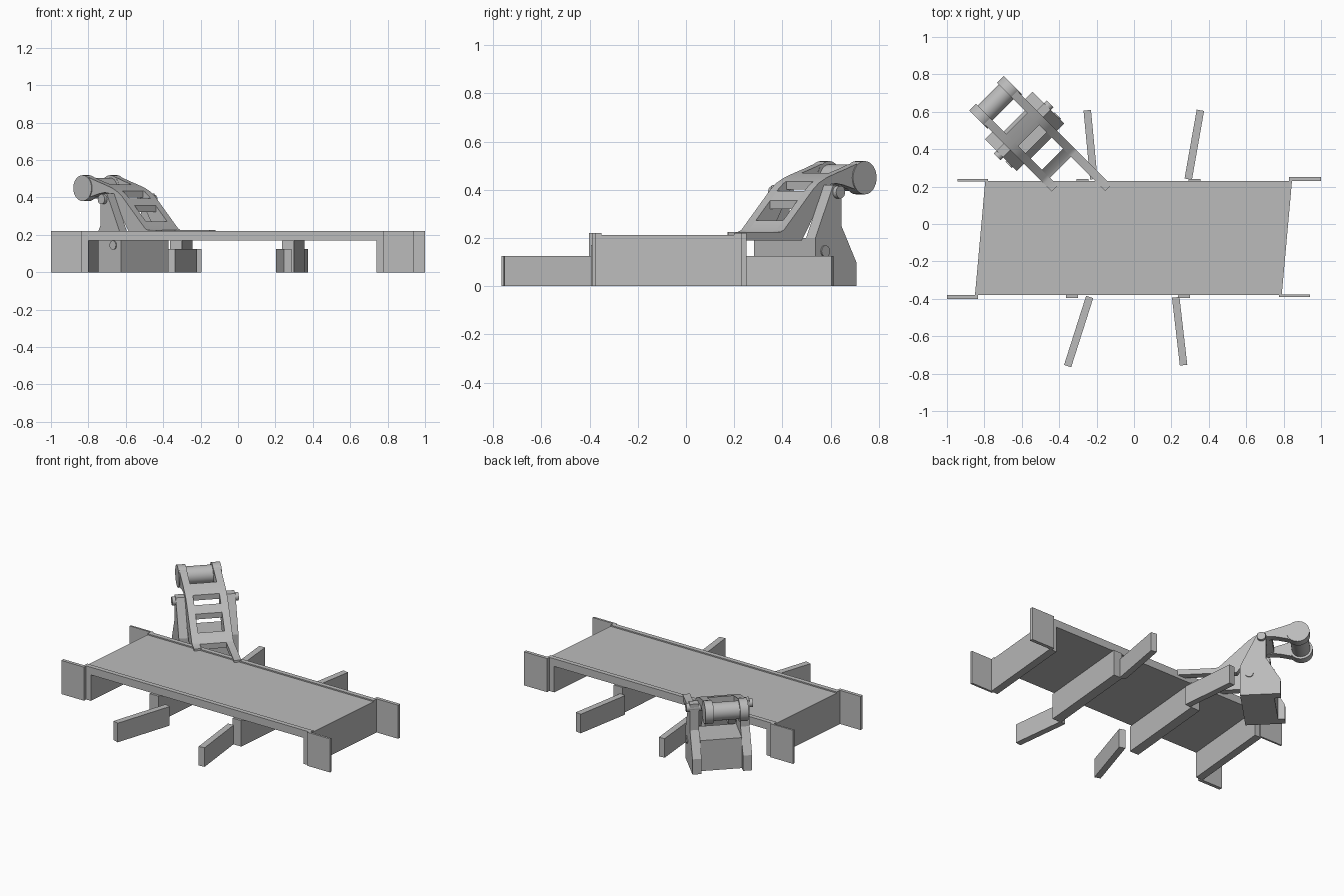
import bpy, bmesh, math
from mathutils import Matrix, Vector

cube = bpy.data.objects.get("Cube")
if cube:
    bpy.data.objects.remove(cube, do_unlink=True)

grey = bpy.data.materials.new("plain grey")
grey.use_nodes = True
grey.diffuse_color = (0.5, 0.5, 0.5, 1)
grey.node_tree.nodes["Principled BSDF"].inputs["Base Color"].default_value = (0.5, 0.5, 0.5, 1)

# Lever frame: local x runs from roller to deck, local y across, z up
LEVER = Matrix.Translation((-0.74, 0.65, 0)) @ Matrix.Rotation(-math.pi / 4, 4, 'Z')


def finish(name, bm, matrix=None, smooth=False):
    bmesh.ops.recalc_face_normals(bm, faces=bm.faces)
    mesh = bpy.data.meshes.new(name)
    bm.to_mesh(mesh)
    bm.free()
    mesh.materials.append(grey)
    ob = bpy.data.objects.new(name, mesh)
    bpy.context.collection.objects.link(ob)
    if matrix:
        ob.matrix_world = matrix
    if smooth:
        bpy.ops.object.select_all(action='DESELECT')
        ob.select_set(True)
        bpy.context.view_layer.objects.active = ob
        bpy.ops.object.shade_smooth_by_angle(angle=math.radians(30))
    return ob


def extrude(name, points, offset, matrix=None, smooth=False):
    bm = bmesh.new()
    face = bm.faces.new([bm.verts.new(p) for p in points])
    new = bmesh.ops.extrude_face_region(bm, geom=[face])["geom"]
    bmesh.ops.translate(bm, vec=Vector(offset),
                        verts=[v for v in new if isinstance(v, bmesh.types.BMVert)])
    return finish(name, bm, matrix, smooth)


def slab(name, outline, low, high):
    return extrude(name, [(x, y, low) for x, y in outline], (0, 0, high - low))


def side_plate(name, profile, t0, t1, smooth=False):
    return extrude(name, [(s, t0, z) for s, z in profile], (0, t1 - t0, 0), LEVER, smooth)


def rod(name, s, z, t0, t1, radius):
    ring = [(s + radius * math.cos(a), z + radius * math.sin(a))
            for a in (math.tau * i / 32 for i in range(32))]
    return side_plate(name, ring, t0, t1, True)


def skewed(name, x0, x1, y0, y1, low, high):
    # Strip whose ends follow the skew of the deck; x is given at y = 0
    k = 0.09
    slab(name, [(x0 + k * y0, y0), (x1 + k * y0, y0),
                (x1 + k * y1, y1), (x0 + k * y1, y1)], low, high)


# Deck, kerb beams and abutments
FRONT, BACK, TOP = -0.38, 0.23, 0.22
skewed("deck", -0.816, 0.824, FRONT + 0.03, BACK - 0.03, 0.17, 0.212)
skewed("front_beam", -0.816, 0.824, FRONT, FRONT + 0.03, 0.17, TOP)
skewed("back_beam", -0.816, 0.824, BACK - 0.03, BACK, 0.17, TOP)
skewed("right_abutment", -0.816, -0.766, FRONT, BACK, 0, 0.205)
skewed("left_abutment", 0.774, 0.824, FRONT, BACK, 0, 0.205)

# Wing plates at the four corners
for name, x0, x1, y0, y1 in (("front_right_wing", -1, -0.835, -0.402, -0.38),
                             ("front_left_wing", 0.775, 0.94, -0.39, -0.376),
                             ("back_right_wing", -0.945, -0.78, 0.228, 0.24),
                             ("back_left_wing", 0.83, 1, 0.23, 0.252)):
    slab(name, [(x0, y0), (x1, y0), (x1, y1), (x0, y1)], 0, TOP)

# Piers under the deck
for name, x in (("right_pier", -0.297), ("left_pier", 0.303)):
    skewed(name, x - 0.032, x + 0.032, -0.395, 0.24, 0, 0.17)

# Guide walls running out from the piers
for name, a, b in (("front_right_guide", (-0.237, -0.39), (-0.355, -0.76)),
                   ("front_left_guide", (0.223, -0.392), (0.265, -0.755)),
                   ("back_right_guide", (-0.215, 0.24), (-0.25, 0.608)),
                   ("back_left_guide", (0.29, 0.24), (0.355, 0.608))):
    a, b = Vector(a), Vector(b)
    d = (b - a).normalized() * 0.02
    n = Vector((-d.y, d.x))
    slab(name, [a + n, a - n, b - n, b + n], 0, 0.125)

# Lever housing: core block and two cheeks
side_plate("housing_core", [(0.14, 0), (0.34, 0), (0.34, 0.2), (0.14, 0.2)], -0.125, 0.125)
cheek = [(0.10, 0), (0.34, 0), (0.34, 0.2), (0.235, 0.42), (0.187, 0.42), (0.187, 0.25), (0.10, 0.10)]

# Curved lever arms with a flat tail that ends inside the deck
top = [(0, 0.515), (0.05, 0.505), (0.10, 0.488), (0.16, 0.47), (0.22, 0.45),
       (0.265, 0.428), (0.295, 0.405), (0.47, 0.233), (0.49, 0.225)]
under = [(0.365, 0.19), (0.295, 0.29), (0.235, 0.39), (0.215, 0.413),
         (0.19, 0.424), (0.16, 0.426), (0.12, 0.42), (0.05, 0.402), (0, 0.385)]


def top_z(s):
    for (a, za), (b, zb) in zip(top, top[1:]):
        if a <= s <= b:
            return za + (zb - za) * (s - a) / (b - a)


for side, label, tail in ((1, "left", 0.75), (-1, "right", 0.55)):
    side_plate(label + "_cheek", cheek, side * 0.125, side * 0.18)
    side_plate(label + "_lever_arm", top + [(tail, 0.225), (tail, 0.19)] + under,
               side * 0.08, side * 0.125, True)
    rod(label + "_roller_cap", 0, 0.45, side * 0.079, side * 0.13, 0.069)
    rod(label + "_upper_pin", 0.212, 0.39, side * 0.1, side * 0.2, 0.026)
    rod(label + "_lower_pin", 0.285, 0.145, side * 0.17, side * 0.186, 0.024)

# Cross panels between the arms, leaving a slot and a window
for name, a, b in (("upper_panel", 0.16, 0.25), ("middle_panel", 0.305, 0.345),
                   ("lower_panel", 0.43, 0.49)):
    steps = [a] + [s for s, z in top if a < s < b] + [b]
    profile = [(s, top_z(s)) for s in steps] + [(s, top_z(s) - 0.035) for s in reversed(steps)]
    side_plate(name, profile, -0.081, 0.081, True)

# Roller between the arm ends
rod("roller", 0, 0.45, -0.08, 0.08, 0.055)
